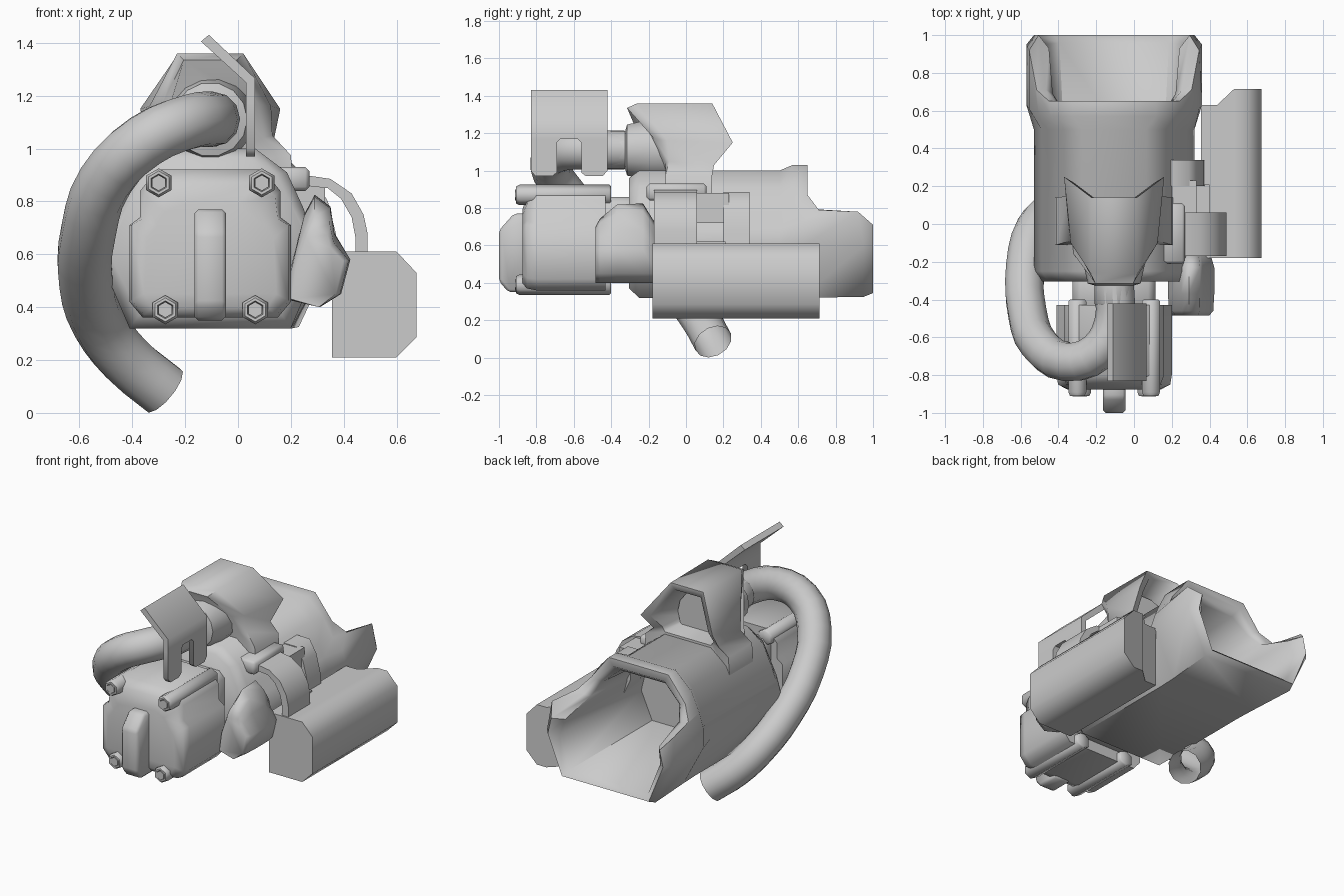
import bpy, bmesh, math

if "Cube" in bpy.data.objects:
    bpy.data.objects.remove(bpy.data.objects["Cube"])

CX = -0.105  # centre line of body and engine


def loft(name, loops, angle=60, bevel=0.0):
    """Skin a closed solid through equal-length point loops, capping both ends."""
    bm = bmesh.new()
    rows = [[bm.verts.new(p) for p in lp] for lp in loops]
    n = len(rows[0])
    for a, b in zip(rows, rows[1:]):
        for i in range(n):
            j = (i + 1) % n
            bm.faces.new((a[i], a[j], b[j], b[i]))
    bm.faces.new(rows[0])
    bm.faces.new(rows[-1])
    bmesh.ops.recalc_face_normals(bm, faces=bm.faces)
    if bevel:
        bmesh.ops.bevel(bm, geom=bm.edges[:], offset=bevel, segments=1, affect='EDGES', clamp_overlap=True)
    me = bpy.data.meshes.new(name)
    bm.to_mesh(me)
    bm.free()
    ob = bpy.data.objects.new(name, me)
    bpy.context.collection.objects.link(ob)
    smooth(ob, angle)
    return ob


def smooth(ob, angle):
    bpy.ops.object.select_all(action='DESELECT')
    ob.select_set(True)
    bpy.context.view_layer.objects.active = ob
    bpy.ops.object.shade_smooth_by_angle(angle=math.radians(angle))


def sym(half):
    """Mirror (dx, y, z) points about the centre line into a closed loop."""
    return [(CX + x, y, z) for x, y, z in half] + [(CX - x, y, z) for x, y, z in reversed(half)]


def flat(half, y):
    return sym([(x, y, z) for x, z in half])


def prism_y(name, outline, y0, y1, **kw):
    return loft(name, [[(x, y, z) for x, z in outline] for y in (y0, y1)], **kw)


def prism_x(name, outline, x0, x1, **kw):
    return loft(name, [[(x, y, z) for y, z in outline] for x in (x0, x1)], **kw)


def box(name, x0, x1, y0, y1, z0, z1, bevel=0.0):
    return prism_y(name, [(x0, z0), (x1, z0), (x1, z1), (x0, z1)], y0, y1, bevel=bevel)


def lathe_y(name, prof, x, z, n, turn=0.0, angle=60):
    """Revolve (y, radius) pairs around an axis along y."""
    return loft(name, [[(x + r * math.cos(turn + k * math.tau / n), y,
                         z + r * math.sin(turn + k * math.tau / n)) for k in range(n)]
                       for y, r in prof], angle)


# Hollow sleeve body: long lower lip, short upper lip, deep inner pocket
front = [(.27, .37), (.38, .6), (.35, .7), (.31, .78), (.25, .9), (.15, .96)]
main = [(.305, .32), (.425, .6), (.385, .69), (.35, .78), (.29, .91), (.17, 1.0)]
loft("sleeve_body", [
    flat(front, -.305),
    flat(main, -.25),
    flat(main, .5),
    sym([(.31, .62, .32), (.465, .63, .6), (.45, .61, .72), (.40, .58, .80), (.335, .57, .92), (.22, .57, 1.03)]),
    sym([(.335, .95, .325), (.465, .95, .6), (.45, .92, .78), (.41, .71, .79), (.345, .65, .87), (.22, .65, 1.03)]),
    sym([(.32, 1.0, .345), (.425, 1.0, .6), (.40, 1.0, .71), (.36, .71, .77), (.31, .65, .86), (.19, .65, .98)]),
    sym([(.29, .96, .38), (.37, .95, .59), (.345, .93, .69), (.325, .69, .76), (.28, .62, .84), (.17, .6, .94)]),
    flat([(.25, .41), (.33, .59), (.31, .67), (.29, .74), (.24, .83), (.14, .9)], .15)])

# Scoop on top, opening to the rear, its sides flaring into feet on the body
loft("top_scoop", [
    sym([(.10, -.315, 1.335), (.18, -.17, 1.17), (.2, -.11, 1.04), (.25, -.11, .97), (.25, -.11, .85)]),
    sym([(.125, -.26, 1.36), (.23, -.1, 1.16), (.235, -.09, 1.05), (.305, -.11, .975), (.315, -.11, .85)]),
    sym([(.12, .14, 1.36), (.265, .25, 1.15), (.24, .15, 1.03), (.305, .14, .975), (.315, .14, .85)]),
    sym([(.095, .13, 1.315), (.215, .22, 1.145), (.19, .13, 1.045), (.18, .13, 1.03), (.17, .13, 1.015)]),
    sym([(.08, -.12, 1.27), (.16, -.08, 1.15), (.15, -.06, 1.06), (.14, -.06, 1.04), (.13, -.06, 1.03)])])
lathe_y("hose_collar", [(-.44, .09), (-.42, .105), (-.325, .105), (-.315, .14), (-.2, .165), (0, .165)],
        CX, 1.11, 14)

# Large open-ended hose
cu = bpy.data.curves.new("hose", 'CURVE')
cu.dimensions = '3D'
cu.bevel_depth = .105
cu.bevel_resolution = 4
cu.resolution_u = 3
path = [(-.105, -.33, 1.11), (-.105, -.52, 1.11), (-.19, -.675, 1.10), (-.35, -.73, 1.03), (-.5, -.64, .88),
        (-.565, -.47, .69), (-.575, -.23, .5), (-.52, -.02, .33), (-.42, .08, .2), (-.28, .145, .085)]
sp = cu.splines.new('BEZIER')
sp.bezier_points.add(len(path) - 1)
for bp, p in zip(sp.bezier_points, path):
    bp.co = p
    bp.handle_left_type = bp.handle_right_type = 'AUTO'
hose = bpy.data.objects.new("hose", cu)
bpy.context.collection.objects.link(hose)
bpy.ops.object.select_all(action='DESELECT')
hose.select_set(True)
bpy.context.view_layer.objects.active = hose
bpy.ops.object.convert(target='MESH')
smooth(bpy.context.object, 60)

# Angled sight plate with two legs
prism_y("sight_plate", [(-.14, 1.405), (-.11, 1.43), (.065, 1.265), (.065, 1.17), (.03, 1.17), (.03, 1.25)],
        -.83, -.42)
for s, nm in ((-1, "front"), (1, "rear")):
    prism_x("sight_leg_" + nm, [(-.625 + s * a, z) for a, z in
            [(.205, 1.18), (.205, 1.0), (.18, .97), (.09, .97), (.065, .99), (.065, 1.15), (.035, 1.18)]],
            .03, .065)

# Engine block with shoulder step and domed front
block = [(.255, .36), (.305, .42), (.305, .71), (.265, .74), (.265, .84), (.2, .92)]
dome = [(.215, .40), (.25, .45), (.24, .66), (.2, .71), (.17, .76), (.1, .79)]
loft("engine_block", [flat(block, -.43), flat(block, -.8),
                      flat([(.25, .37), (.297, .426), (.297, .71), (.255, .735), (.245, .82), (.18, .87)], -.85),
                      flat(dome, -.875)])
box("neck", CX - .22, CX + .22, -.5, -.2, .43, .86, .04)
prism_x("engine_nose", [(-.8, .35), (-.95, .35), (-1, .41), (-1, .68), (-.92, .77), (-.8, .77)],
        CX - .06, CX + .06, bevel=.015)

# Four long hex-headed bolts
for i, (x, z) in enumerate([(-.3, .87), (.09, .87), (-.275, .39), (.065, .39)]):
    lathe_y(f"bolt_{i}", [(-.40, .045), (-.41, .055), (-.89, .055), (-.91, .045), (-.91, .034),
                          (-.895, .03)], x, z, 6, math.pi / 6, 62)
    lathe_y(f"bolt_core_{i}", [(-.85, .03), (-.913, .03)], x, z, 6, math.pi / 6, 25)

# Rounded reservoir on the right, its top sloping down at front and rear
pod = [(.29, .825), (.35, .78), (.365, .68), (.425, .58), (.39, .45), (.31, .4), (.18, .43), (.2, .55), (.25, .75)]


def pod_loop(y, top, side):
    return [(.29 + (x - .29) * side, y, z if z < .57 else .57 + (z - .57) * top) for x, z in pod]


loft("side_reservoir", [pod_loop(-.485, .5, .8), pod_loop(-.46, .68, .96), pod_loop(-.37, .97, 1),
                        pod_loop(-.23, 1, 1), pod_loop(-.16, .55, .85)], 75)

# Mounts between body and canister
box("strap_anchor", .13, .27, -.21, .11, .84, .93, .015)
prism_y("curved_strap", [(.25, .9), (.35, .885), (.43, .83), (.475, .75), (.49, .68), (.49, .58),
                         (.445, .58), (.445, .66), (.43, .74), (.39, .81), (.34, .85), (.25, .86)], -.17, .06)
box("rear_mount_arm", .2, .33, .04, .23, .72, .88)
prism_y("rear_mount", [(.17, .885), (.29, .885), (.34, .8), (.37, .68), (.38, .52), (.28, .52), (.17, .75)],
        .2, .34)
box("mount_peg", .33, .4, .06, .21, .5, .62)

# Side canister with stepped rear end
can = [(.355, .21, .63), (.44, .21, .63), (.53, .21, .715), (.6, .21, .715), (.675, .285, .715),
       (.675, .53, .715), (.6, .61, .715), (.53, .61, .715), (.44, .61, .63), (.355, .61, .63)]
loft("side_canister", [[(x, -.18, z) for x, z, y in can], [(x, y, z) for x, z, y in can]], 50)
